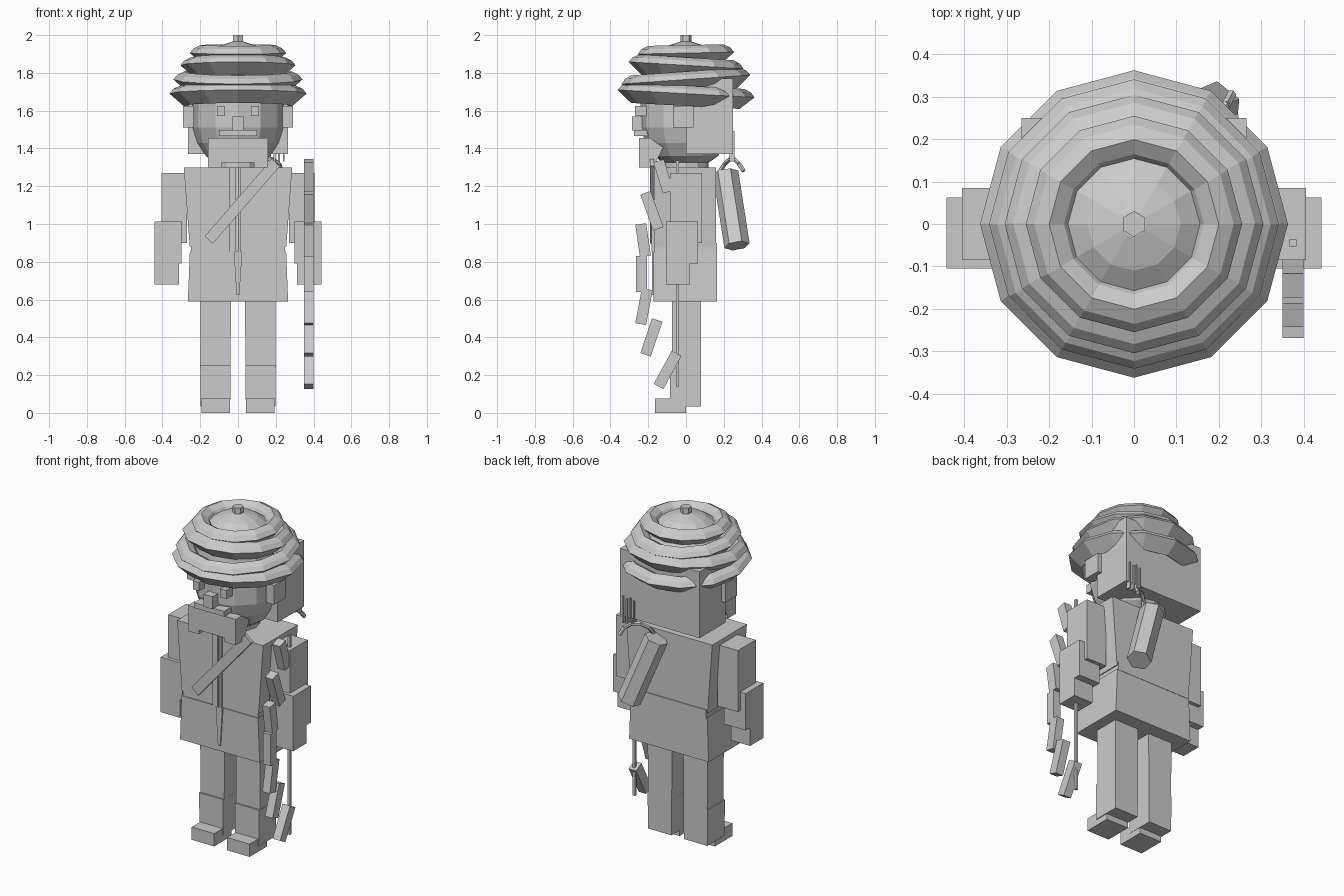
import bpy, bmesh, math
from mathutils import Vector, Matrix

if "Cube" in bpy.data.objects:
    bpy.data.objects.remove(bpy.data.objects["Cube"])

grey = bpy.data.materials.new("plain_grey")
grey.diffuse_color = (0.6, 0.6, 0.6, 1)
grey.use_nodes = True
grey.node_tree.nodes["Principled BSDF"].inputs["Base Color"].default_value = grey.diffuse_color


def finish(name, bm):
    bmesh.ops.recalc_face_normals(bm, faces=bm.faces)
    me = bpy.data.meshes.new(name)
    bm.to_mesh(me)
    bm.free()
    me.materials.append(grey)
    ob = bpy.data.objects.new(name, me)
    bpy.context.collection.objects.link(ob)
    return ob


def box(name, x, y, z, bottom=1.0):
    """Box from ranges; bottom scales the width of the lower end."""
    bm = bmesh.new()
    bmesh.ops.create_cube(bm, size=1)
    mid = sum(x) / 2
    for v in bm.verts:
        k = bottom if v.co.z < 0 else 1
        v.co = (mid + v.co.x * (x[1] - x[0]) * k,
                sum(y) / 2 + v.co.y * (y[1] - y[0]),
                sum(z) / 2 + v.co.z * (z[1] - z[0]))
    return finish(name, bm)


def pair(name, x, y, z, bottom=1.0):
    box(name + "_right", x, y, z, bottom)
    box(name + "_left", (-x[1], -x[0]), y, z, bottom)


def bar(name, a, b, w, d, side=(1, 0, 0)):
    """Rectangular bar from a to b; w is measured along side."""
    a, b = Vector(a), Vector(b)
    zax = (b - a).normalized()
    yax = zax.cross(Vector(side)).normalized()
    xax = yax.cross(zax)
    rot = Matrix((xax, yax, zax)).transposed()
    bm = bmesh.new()
    bmesh.ops.create_cube(bm, size=1)
    for v in bm.verts:
        v.co = (a + b) / 2 + rot @ Vector((v.co.x * w, v.co.y * d, v.co.z * (b - a).length))
    return finish(name, bm)


def rod(name, a, b, r, sides=6):
    a, b = Vector(a), Vector(b)
    q = (b - a).to_track_quat('Z', 'Y').to_matrix().to_4x4()
    bm = bmesh.new()
    bmesh.ops.create_cone(bm, cap_ends=True, segments=sides, radius1=r, radius2=r,
                          depth=(b - a).length, matrix=Matrix.Translation((a + b) / 2) @ q)
    return finish(name, bm)


def lathe(name, profile, sides=12, closed=False, tilt=0, z=0):
    bm = bmesh.new()
    rings = [[bm.verts.new((r * math.cos(i * math.tau / sides), r * math.sin(i * math.tau / sides), h))
              for i in range(sides)] for r, h in profile]
    pairs = list(zip(rings, rings[1:])) + ([(rings[-1], rings[0])] if closed else [])
    for lo, hi in pairs:
        for i in range(sides):
            j = (i + 1) % sides
            bm.faces.new((lo[i], lo[j], hi[j], hi[i]))
    if not closed:
        bm.faces.new(rings[0])
        bm.faces.new(rings[-1])
    bm.transform(Matrix.Translation((0, 0, z)) @ Matrix.Rotation(tilt, 4, 'X'))
    return finish(name, bm)


def extrude_yz(name, pts, x0, x1):
    bm = bmesh.new()
    ends = [[bm.verts.new((x, y, z)) for y, z in pts] for x in (x0, x1)]
    bm.faces.new(ends[0])
    bm.faces.new(ends[1])
    for i in range(len(pts)):
        j = (i + 1) % len(pts)
        bm.faces.new((ends[0][i], ends[0][j], ends[1][j], ends[1][i]))
    return finish(name, bm)


# Wrapped hat: alternately tilted rolls, a dome and a knob
for i, (r, z, tilt) in enumerate([(0.363, 1.69, -0.055), (0.342, 1.765, 0.07),
                                  (0.305, 1.84, -0.06), (0.255, 1.905, 0.02)]):
    roll = [(r - 0.075, -0.065), (r, 0), (r - 0.02, 0.025), (r - 0.055, 0.042),
            (r - 0.09, 0.02), (r - 0.12, -0.03)]
    lathe(f"hat_roll_{i + 1}", roll, closed=True, tilt=tilt, z=z)
lathe("hat_dome", [(0.24, 1.72), (0.22, 1.83), (0.17, 1.9), (0.11, 1.94), (0.03, 1.965)])
rod("hat_knob", (0, 0, 1.94), (0, 0, 2.0), 0.03)

# Head: rounded face, square hair at the back, ears and features
lathe("face", [(0.12, 1.325), (0.17, 1.36), (0.215, 1.43), (0.24, 1.51), (0.24, 1.73)])
box("back_hair", (-0.265, 0.265), (0.0, 0.25), (1.37, 1.77))
pair("ear", (0.235, 0.29), (-0.07, 0.04), (1.51, 1.625))
pair("eye", (0.07, 0.112), (-0.27, -0.2), (1.572, 1.625))
box("nose", (-0.03, 0.03), (-0.285, -0.22), (1.495, 1.57))
box("moustache", (-0.1, 0.1), (-0.275, -0.2), (1.465, 1.497))
extrude_yz("neck_scarf", [(-0.25, 1.325), (-0.16, 1.325), (-0.12, 1.405), (-0.19, 1.455), (-0.25, 1.455)],
           -0.16, 0.16)
pair("scarf_end", (0.085, 0.16), (-0.25, -0.165), (1.3, 1.36))
lathe("neck", [(0.12, 1.28), (0.12, 1.34)])

# Coat
box("coat_body", (-0.287, 0.287), (-0.17, 0.16), (0.88, 1.3), 0.89)
box("belt", (-0.25, 0.25), (-0.168, 0.165), (0.85, 0.9))
box("coat_skirt", (-0.255, 0.255), (-0.173, 0.163), (0.59, 0.855), 1.04)
box("front_strip_a", (-0.045, -0.01), (-0.179, -0.16), (0.855, 1.3))
box("front_strip_b", (0.0, 0.014), (-0.182, -0.16), (0.855, 1.3))
box("hanging_cord", (-0.022, 0.022), (-0.181, -0.16), (0.625, 0.855), 0.35)
bar("shoulder_sash", (0.2, -0.18, 1.325), (-0.155, -0.18, 0.915), 0.02, 0.058, (0, 1, 0))

# Arms and legs
pair("upper_arm", (0.27, 0.406), (-0.085, 0.085), (0.9, 1.27))
pair("forearm", (0.298, 0.442), (-0.105, 0.063), (0.79, 1.012))
pair("hand", (0.313, 0.442), (-0.105, 0.02), (0.68, 0.8))
pair("thigh", (0.037, 0.2), (-0.075, 0.08), (0.25, 0.62), 0.97)
pair("shin", (0.039, 0.2), (-0.085, 0.08), (0.035, 0.252), 0.97)
pair("shoe", (0.043, 0.193), (-0.165, 0.0), (0.0, 0.077))

# Staff with a chain of loose plates in front of it
bar("staff", (0.375, -0.045, 0.14), (0.375, -0.045, 1.335), 0.016, 0.016)
links = [(-0.145, 1.335, -0.095, 1.17), (-0.215, 1.165, -0.147, 0.975), (-0.24, 1.0, -0.215, 0.83),
         (-0.235, 0.83, -0.235, 0.64), (-0.205, 0.655, -0.24, 0.47), (-0.152, 0.492, -0.214, 0.308),
         (-0.05, 0.315, -0.145, 0.14)]
for i, (y0, z0, y1, z1) in enumerate(links):
    bar(f"plate_{i + 1}", (0.375, y0, z0), (0.375, y1, z1), 0.05, 0.058)

# Quiver on the back with arrows and a carrying loop
rod("quiver", (0.05, 0.21, 1.27), (0.19, 0.27, 0.885), 0.068)
for i in range(4):
    x = 0.165 + i * 0.024
    box(f"arrow_{i + 1}", (x, x + 0.009), (0.23, 0.258), (1.33, 1.48 + 0.012 * (i % 2)))
loop = [(0.09 + 0.07 * (1 - math.cos(t)), 0.18 + 0.04 * t, 1.28 + 0.065 * math.sin(t))
        for t in (math.pi * i / 5 for i in range(6))]
for i in range(5):
    rod(f"loop_{i + 1}", loop[i], loop[i + 1], 0.012)
